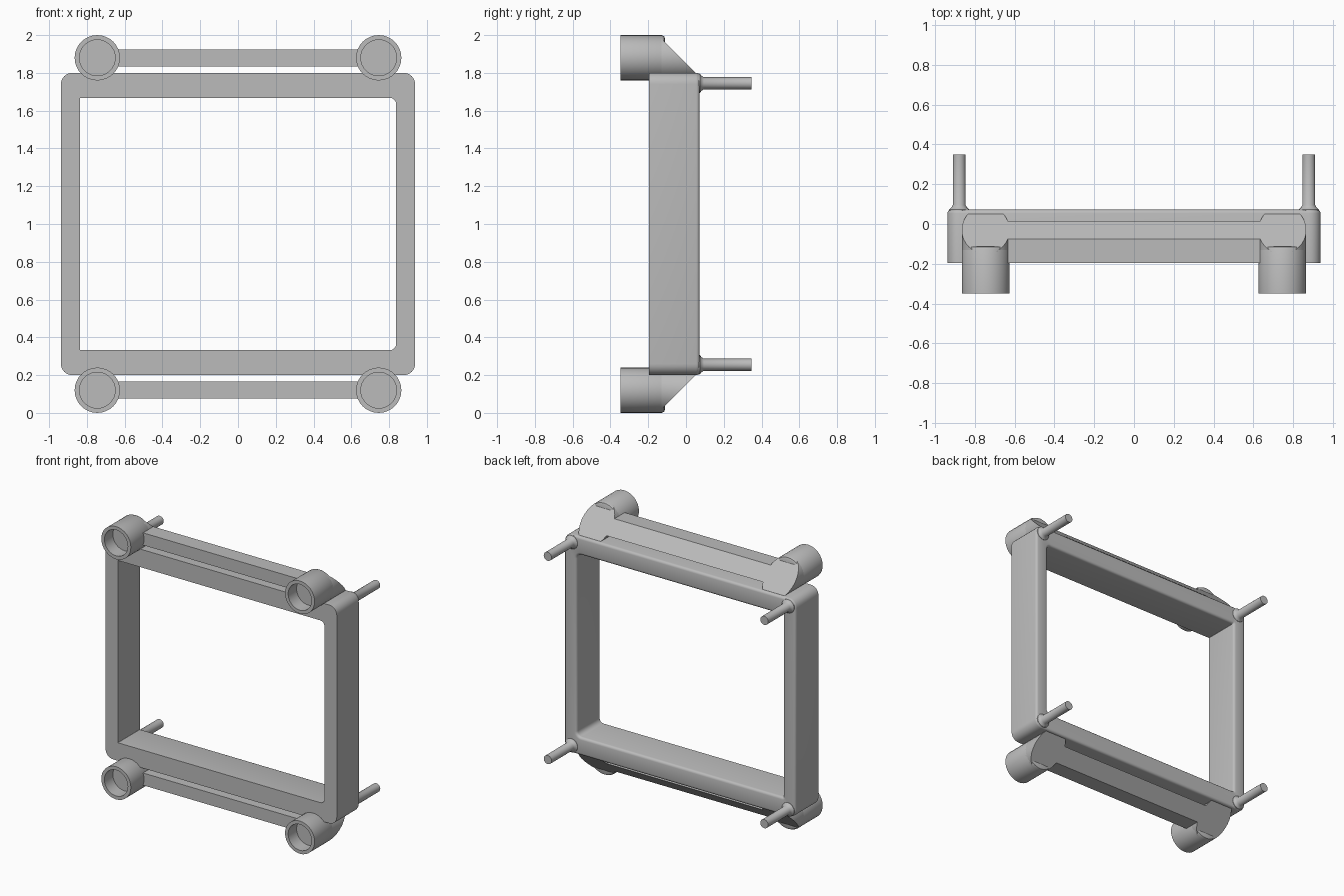
import bpy, bmesh, math
from mathutils import Vector, Matrix

if "Cube" in bpy.data.objects:
    bpy.data.objects.remove(bpy.data.objects["Cube"], do_unlink=True)

grey = bpy.data.materials.new("plain_grey")
grey.use_nodes = True
grey.diffuse_color = (0.5, 0.5, 0.5, 1)
grey.node_tree.nodes["Principled BSDF"].inputs["Base Color"].default_value = grey.diffuse_color


def finish(bm, name, sx=1, sz=1):
    """Place a part, mirrored about the centre of the frame when asked."""
    mirror = Matrix.Translation((0, 0, 1)) @ Matrix.Diagonal((sx, 1, sz, 1)) @ Matrix.Translation((0, 0, -1))
    bm.transform(mirror)
    bmesh.ops.remove_doubles(bm, verts=bm.verts, dist=0.0001)
    bmesh.ops.recalc_face_normals(bm, faces=bm.faces)
    mesh = bpy.data.meshes.new(name)
    bm.to_mesh(mesh)
    bm.free()
    mesh.materials.append(grey)
    obj = bpy.data.objects.new(name, mesh)
    bpy.context.collection.objects.link(obj)
    bpy.ops.object.select_all(action="DESELECT")
    obj.select_set(True)
    bpy.context.view_layer.objects.active = obj
    bpy.ops.object.shade_smooth_by_angle(angle=math.radians(35))


def loft(bm, rings, closed=False):
    """Join rings of points with quads."""
    loops = [[bm.verts.new(p) for p in ring] for ring in rings]
    pairs = list(zip(loops, loops[1:]))
    if closed:
        pairs.append((loops[-1], loops[0]))
    for a, b in pairs:
        for i in range(len(a)):
            j = (i + 1) % len(a)
            bm.faces.new((a[i], a[j], b[j], b[i]))


def lathe(bm, cx, cz, profile, sides=32):
    """Turn (radius, y) pairs about an axis along y."""
    angles = [math.tau * i / sides for i in range(sides)]
    loft(bm, [[(cx + max(r, 0.00001) * math.cos(a), y, cz + max(r, 0.00001) * math.sin(a))
               for a in angles] for r, y in profile])


def rounded_rect(hx, hz, y, right, left, segs=6):
    """Rectangle about the frame centre with its own radius on each side."""
    points = []
    for k, (sx, sz) in enumerate(((1, 1), (-1, 1), (-1, -1), (1, -1))):
        r = right if sx > 0 else left
        for i in range(segs + 1):
            a = math.pi / 2 * (k + i / segs)
            points.append((sx * (hx - r) + r * math.cos(a), y,
                           1 + sz * (hz - r) + r * math.sin(a)))
    return points


# Main frame: rounded outside, softened back edges
FRONT, BACK, SOFT = -0.195, 0.072, 0.018
arc = [(SOFT * (1 - math.cos(a)), BACK - SOFT + SOFT * math.sin(a))
       for a in (math.pi / 6 * i for i in range(4))]
outer = [(0, FRONT)] + arc
rings = [rounded_rect(0.9375 - d, 0.8 - d, y, 0.06 - d, 0.06 - d) for d, y in outer]
rings += [rounded_rect(0.8375 + d, 0.668 + d, y, 0.035 + d, 0.004 + d) for d, y in reversed(outer)]
bm = bmesh.new()
loft(bm, rings, closed=True)
finish(bm, "main_frame")

for sz, level in ((1, "upper"), (-1, "lower")):
    # Cross bar with a sloping back
    section = ((FRONT, 1.835), (0.015, 1.835), (-0.075, 1.925), (FRONT, 1.925))
    bm = bmesh.new()
    ends = [[(x, y, z) for y, z in section] for x in (-0.64, 0.64)]
    loft(bm, ends)
    bmesh.ops.holes_fill(bm, edges=bm.edges)
    finish(bm, level + "_cross_bar", 1, sz)

    for sx, side in ((1, "left"), (-1, "right")):
        name = level + "_" + side
        # Round socket, open at the front
        bm = bmesh.new()
        lathe(bm, 0.745, 1.88, ((0, -0.25), (0.095, -0.25), (0.095, -0.348), (0.12, -0.348),
                                (0.12, -0.13), (0.114, -0.116), (0.1, -0.11), (0, -0.11)))
        finish(bm, name + "_socket", sx, sz)

        # Gusset sloping from the socket to the frame
        bm = bmesh.new()
        lathe(bm, 0.745, 1.88, ((0, -0.14), (0.12, -0.14), (0.12, 0.2), (0, 0.2)))
        for point, normal in (((0, 0, 1.85), (0, 1, 1)), ((0, 0.06, 0), (0, 1, 0))):
            geom = bm.verts[:] + bm.edges[:] + bm.faces[:]
            cut = bmesh.ops.bisect_plane(bm, geom=geom, plane_co=Vector(point),
                                         plane_no=Vector(normal), clear_outer=True)
            rim = [e for e in cut["geom_cut"] if isinstance(e, bmesh.types.BMEdge)]
            bmesh.ops.holes_fill(bm, edges=rim)
        finish(bm, name + "_gusset", sx, sz)

        # Rear pin with a flared foot
        bm = bmesh.new()
        lathe(bm, 0.878, 1.745, ((0.052, 0.06), (0.05, 0.074), (0.04, 0.082), (0.032, 0.095),
                                 (0.032, 0.348), (0, 0.348)), 20)
        finish(bm, name + "_pin", sx, sz)
